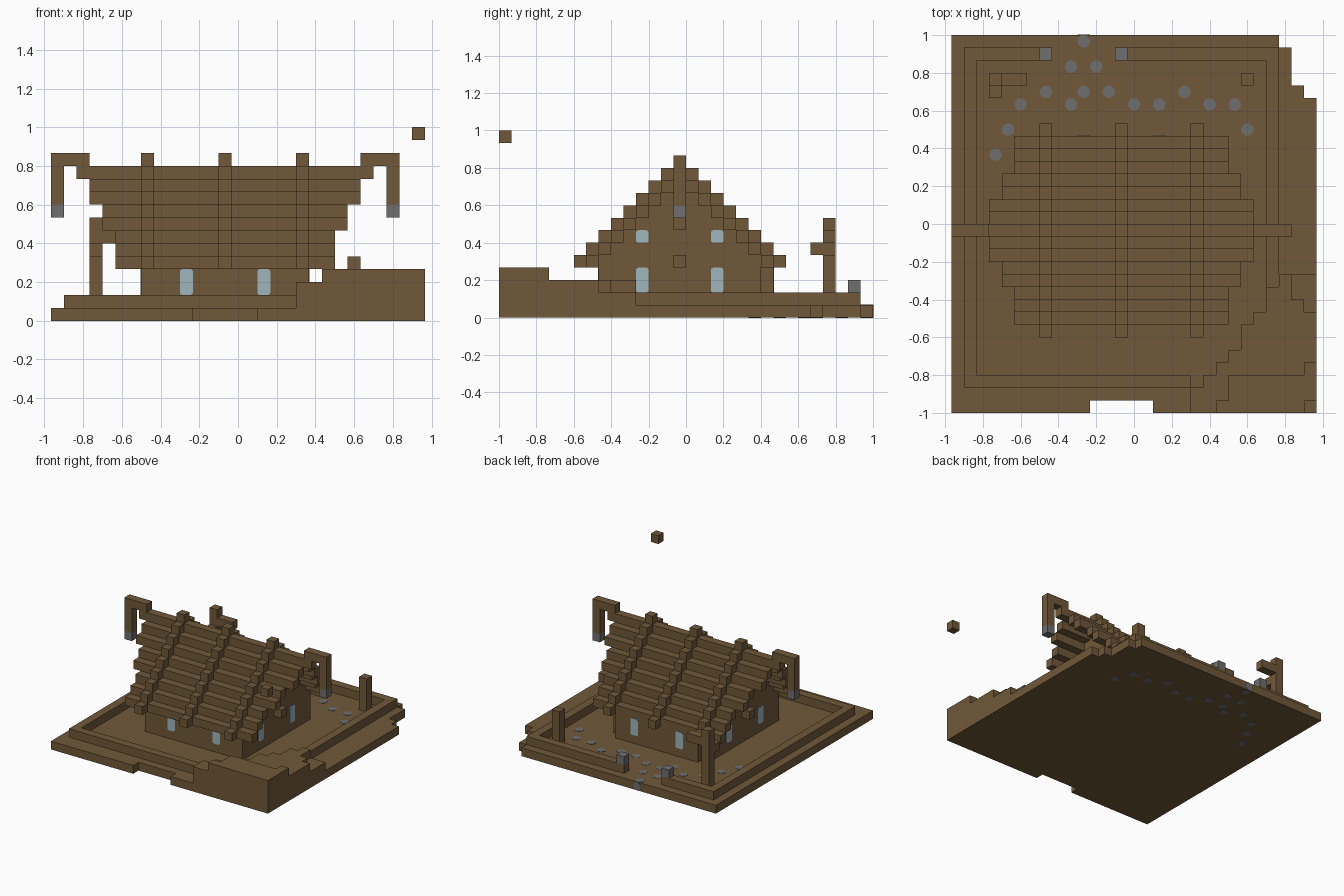
import bpy
import bmesh
from mathutils import Matrix, Vector

if "Cube" in bpy.data.objects:
    bpy.data.objects.remove(bpy.data.objects["Cube"])

U = 1 / 15                           # edge of one block
ORIGIN = Vector((-14.5 * U, -1, 0))  # corner of the block grid
MID = 14                             # row of blocks under the ridge


def material(name, rgb):
    m = bpy.data.materials.new(name)
    m.use_nodes = True
    m.diffuse_color = (*rgb, 1)
    m.node_tree.nodes["Principled BSDF"].inputs["Base Color"].default_value = (*rgb, 1)
    return m


BROWN = material("earth brown", (0.162, 0.098, 0.041))
GREY = material("stone grey", (0.16, 0.156, 0.16))
GLASS = material("pale glass", (0.342, 0.468, 0.515))


def finish(name, bm, mat):
    mesh = bpy.data.meshes.new(name)
    bm.to_mesh(mesh)
    bm.free()
    mesh.materials.append(mat)
    ob = bpy.data.objects.new(name, mesh)
    bpy.context.collection.objects.link(ob)


def add_box(bm, lo, hi):
    lo, hi = Vector(lo), Vector(hi)
    mat = Matrix.Translation((lo + hi) / 2) @ Matrix.Diagonal((*(hi - lo), 1))
    return bmesh.ops.create_cube(bm, size=1, matrix=mat)["verts"]


def blocks(name, boxes, mat=BROWN):
    """Boxes as (i0, i1, j0, j1, k0, k1) in block units, ends exclusive."""
    bm = bmesh.new()
    for i0, i1, j0, j1, k0, k1 in boxes:
        add_box(bm, ORIGIN + Vector((i0, j0, k0)) * U, ORIGIN + Vector((i1, j1, k1)) * U)
    finish(name, bm, mat)


def cell(i, j, k, h=1):
    return (i, i + 1, j, j + 1, k, k + h)


# Ground slab with a front notch and a stepped back corner
blocks("ground", [
    (0, 11, 0, 1, 0, 1), (16, 29, 0, 1, 0, 1), (0, 29, 1, 25, 0, 1),
    (0, 28, 25, 26, 0, 1), (0, 27, 26, 29, 0, 1), (0, 26, 29, 30, 0, 1)])

# Low border wall, open at the gate
blocks("border_wall", [
    (1, 2, 2, 29, 1, 2), (2, 19, 2, 3, 1, 2), (25, 26, 8, 29, 1, 2),
    (2, 8, 28, 29, 1, 2), (13, 25, 28, 29, 1, 2)])
blocks("gate_stones", [cell(7, 28, 2), cell(13, 28, 2)], GREY)

# Terraced hill in the front corner
hill = []
for j, start in enumerate([19, 19, 20, 21, 22, 23, 23, 24, 25, 25, 26]):
    end = 29 if j < 8 else 28 if j == 8 else 27
    hill += [(start, 29, j, j + 1, 1, 2), (start, end, j, j + 1, 2, 3)]
hill += [(21, 29, 0, 1, 3, 4), (22, 29, 1, 3, 3, 4), (28, 29, 3, 4, 3, 4)]
blocks("hill", hill)
blocks("floating_block", [cell(28, 0, 14)])

# House body narrowing into gables
body = [(8, 19, MID + 7, MID + 8, 1, 4)]
for k in range(1, 11):
    d = min(6, 10 - k)
    body.append((7, 20, MID - d, MID + d + 1, k, k + 1))
blocks("house_walls", body)
blocks("gable_beams", [cell(i, MID, k) for i in (6, 20) for k in (4, 7)])

# Stepped roof, wider towards the ridge
roof = [(2, 25, MID, MID + 1, 11, 12)]
for d in range(1, 8):
    inset = 3 if d < 3 else 4 if d < 5 else 5
    for j in (MID - d, MID + d):
        roof.append((inset, 27 - inset, j, j + 1, 11 - d, 12 - d))
blocks("roof", roof)
blocks("roof_ribs", [cell(i, MID + d, 12 - abs(d)) for i in (7, 13, 19) for d in range(-8, 9)])

# Ridge ends with hanging posts and lanterns
blocks("ridge_ends", [(0, 3, MID, MID + 1, 12, 13), (24, 27, MID, MID + 1, 12, 13),
                      cell(0, MID, 9, 3), cell(26, MID, 9, 3)])
blocks("lanterns", [cell(0, MID, 8), cell(26, MID, 8)], GREY)

# Yard posts
blocks("branched_post", [cell(3, 26, 1, 7), (4, 6, 26, 27, 6, 7), cell(3, 25, 5)])
blocks("short_post", [cell(23, 26, 1, 4)])


# Windows: thin plates with clipped corners
def window(bm, axis, plane, a, k, h):
    lo, hi = Vector((a, a, k)), Vector((a + 1, a + 1, k + h))
    lo[axis] = hi[axis] = plane
    lo, hi = ORIGIN + lo * U, ORIGIN + hi * U
    lo[axis] -= 0.003
    hi[axis] += 0.003
    verts = add_box(bm, lo, hi)
    edges = {e for v in verts for e in v.link_edges
             if abs(e.verts[0].co[axis] - e.verts[1].co[axis]) > 0.004}
    bmesh.ops.bevel(bm, geom=list(edges), offset=0.012, segments=2, profile=0.5, affect='EDGES')


bm = bmesh.new()
for i in (10, 16):
    for plane in (MID - 6, MID + 8):
        window(bm, 1, plane, i, 2, 2)
for j in (MID - 3, MID + 3):
    for plane in (7, 20):
        window(bm, 0, plane, j, 2, 2)
        window(bm, 0, plane, j, 6, 1)
finish("windows", bm, GLASS)

# Stepping stones set through the ground
path = [(10, 29), (9, 27), (11, 27), (7, 25), (10, 25), (12, 25), (18, 25), (5, 24),
        (9, 24), (14, 24), (16, 24), (20, 24), (22, 24), (4, 22), (23, 22), (3, 20)]
bm = bmesh.new()


def stone(centre, depth, turn=Matrix()):
    bmesh.ops.create_cone(bm, cap_ends=True, segments=12, radius1=U / 2, radius2=U / 2,
                          depth=depth, matrix=Matrix.Translation(centre) @ turn)


for i, j in path:
    stone(ORIGIN + Vector((i + 0.5, j + 0.5, 0.5)) * U, U + 0.004)
stone(ORIGIN + Vector((10.5, 30, 0.5)) * U, 0.004, Matrix.Rotation(1.5708, 4, 'X'))
finish("stepping_stones", bm, GREY)
